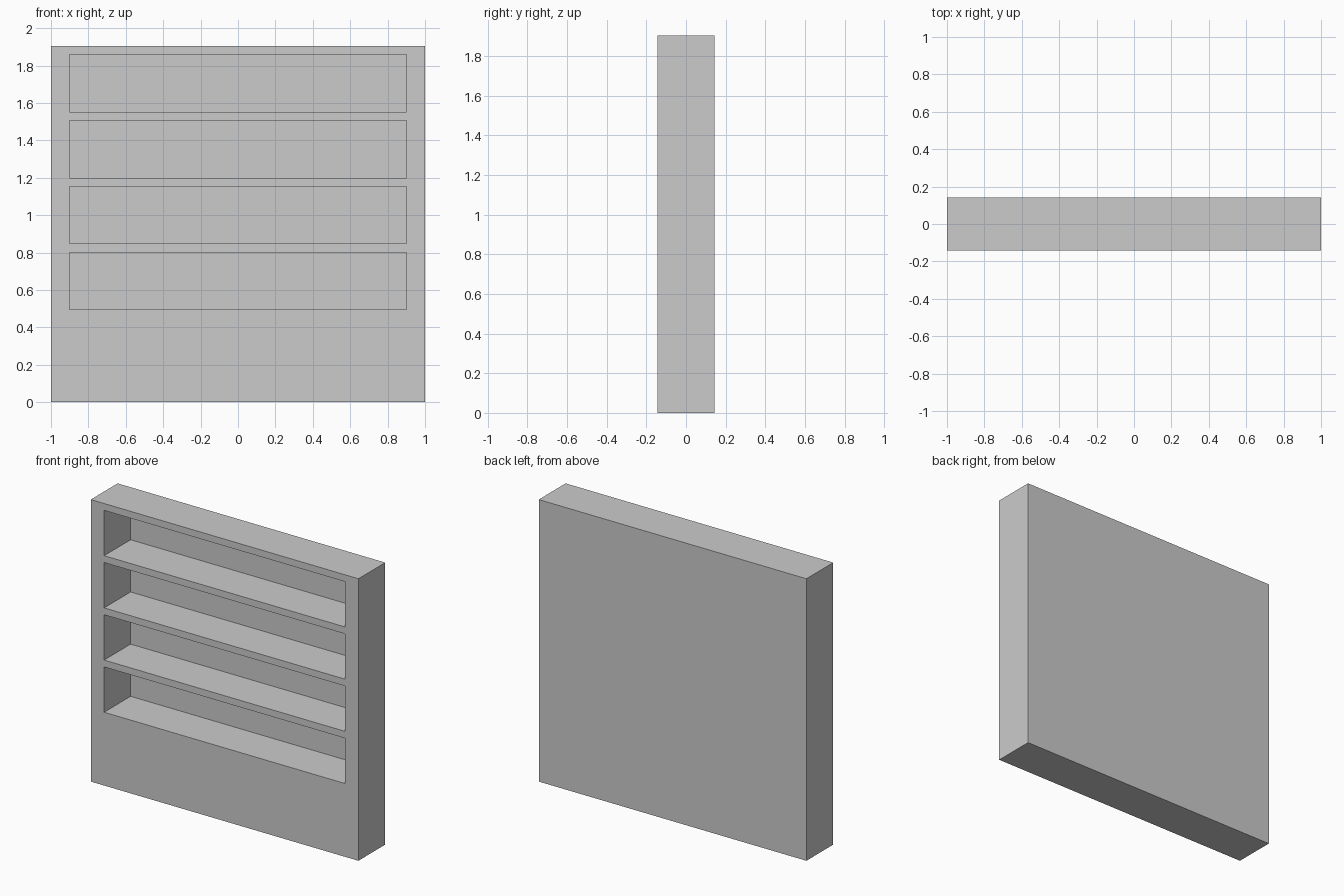
import bpy

if "Cube" in bpy.data.objects:
    bpy.data.objects.remove(bpy.data.objects["Cube"])

WIDTH, DEPTH, HEIGHT = 2.0, 0.286, 1.905
OPEN_WIDTH, OPEN_HEIGHT = 1.8, 0.306
BACK = 0.004             # thin back panel
FIRST, PITCH = 0.495, 0.3525   # lowest shelf height and shelf spacing


def box(name, x, y, z):
    """Axis-aligned box from (min, max) pairs."""
    bpy.ops.mesh.primitive_cube_add(size=1)
    ob = bpy.context.object
    ob.name = name
    for v in ob.data.vertices:
        v.co = [lo if c < 0 else hi for c, (lo, hi) in zip(v.co, (x, y, z))]
    return ob


# Solid carcass
carcass = box("bookcase_carcass", (-WIDTH / 2, WIDTH / 2),
              (-DEPTH / 2, DEPTH / 2), (0, HEIGHT))

# Four shelf openings cut from the front
for i in range(4):
    z = FIRST + i * PITCH
    cutter = box("shelf_opening", (-OPEN_WIDTH / 2, OPEN_WIDTH / 2),
                 (-DEPTH, DEPTH / 2 - BACK), (z, z + OPEN_HEIGHT))
    cutter.hide_render = True
    mod = carcass.modifiers.new("opening", 'BOOLEAN')
    mod.operation = 'DIFFERENCE'
    mod.solver = 'EXACT'
    mod.object = cutter
    bpy.context.view_layer.objects.active = carcass
    bpy.ops.object.modifier_apply(modifier=mod.name)
    bpy.data.objects.remove(cutter)
